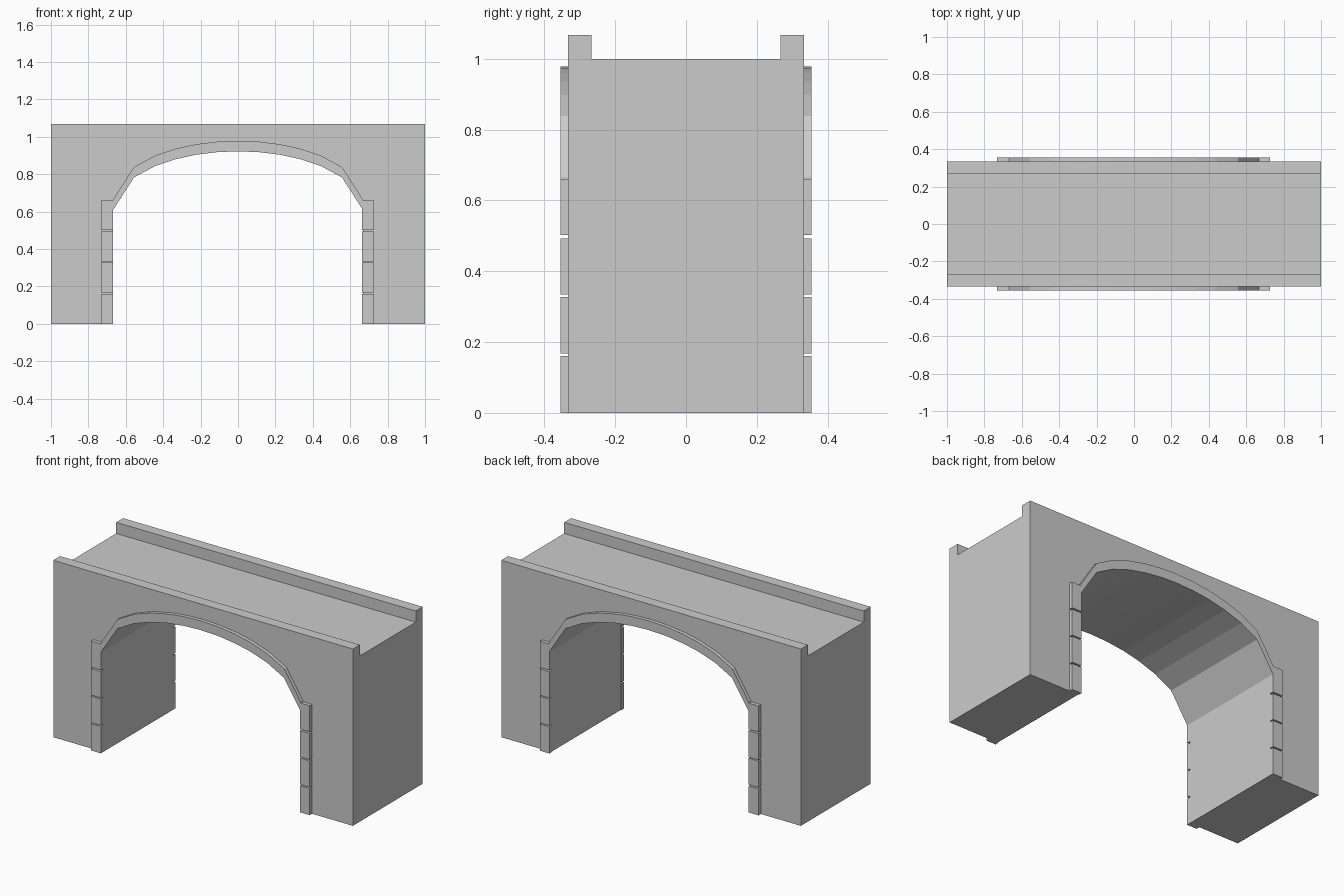
import bpy, bmesh
from math import sqrt

if "Cube" in bpy.data.objects:
    bpy.data.objects.remove(bpy.data.objects["Cube"])

HALF_Y = 0.333      # half depth of the main wall
TRIM_Y = 0.355      # trim stands proud of the wall
SPAN = 0.667        # half width of the opening
SPRING = 0.61       # height where the arch starts
RISE = 0.312
SEGMENTS = 12


def arch_points(lift=0.0):
    """Half ellipse sampled at even steps in x, left to right."""
    pts = []
    for i in range(SEGMENTS + 1):
        t = 2 * i / SEGMENTS - 1
        pts.append((SPAN * t, SPRING + lift + RISE * sqrt(max(0, 1 - t * t))))
    return pts


def prism(name, outline, y0, y1):
    """Extrude an x-z outline along y."""
    bm = bmesh.new()
    face = bm.faces.new([bm.verts.new((x, y0, z)) for x, z in outline])
    ext = bmesh.ops.extrude_face_region(bm, geom=[face])
    verts = [g for g in ext["geom"] if isinstance(g, bmesh.types.BMVert)]
    bmesh.ops.translate(bm, verts=verts, vec=(0, y1 - y0, 0))
    bmesh.ops.recalc_face_normals(bm, faces=bm.faces[:])
    # split the concave end faces cleanly
    bmesh.ops.triangulate(bm, faces=[f for f in bm.faces if len(f.verts) > 4])
    mesh = bpy.data.meshes.new(name)
    bm.to_mesh(mesh)
    bm.free()
    obj = bpy.data.objects.new(name, mesh)
    bpy.context.collection.objects.link(obj)
    return obj


def rect(x0, x1, z0, z1):
    return [(x0, z0), (x1, z0), (x1, z1), (x0, z1)]


# Main wall with the arched opening
body = [(-1, 0), (-SPAN, 0)] + arch_points() + [(SPAN, 0), (1, 0), (1, 1), (-1, 1)]
prism("bridge_body", body, -HALF_Y, HALF_Y)

for side, s in (("front", -1), ("back", 1)):
    # Parapet along the deck edge
    prism(side + "_parapet", rect(-1, 1, 1.0, 1.067), s * 0.267, s * HALF_Y)

    # Raised arch band
    band = arch_points() + arch_points(0.056)[::-1]
    prism(side + "_arch_trim", band, s * HALF_Y, s * TRIM_Y)

    # Stacked jamb stones with thin joints
    for leg, x0, x1 in (("left", -0.733, -0.667), ("right", 0.663, 0.727)):
        for n, (z0, z1) in enumerate(((0, 0.160), (0.168, 0.327),
                                      (0.334, 0.493), (0.502, 0.66))):
            prism(f"{side}_{leg}_jamb_stone_{n + 1}", rect(x0, x1, z0, z1),
                  s * HALF_Y, s * TRIM_Y)
